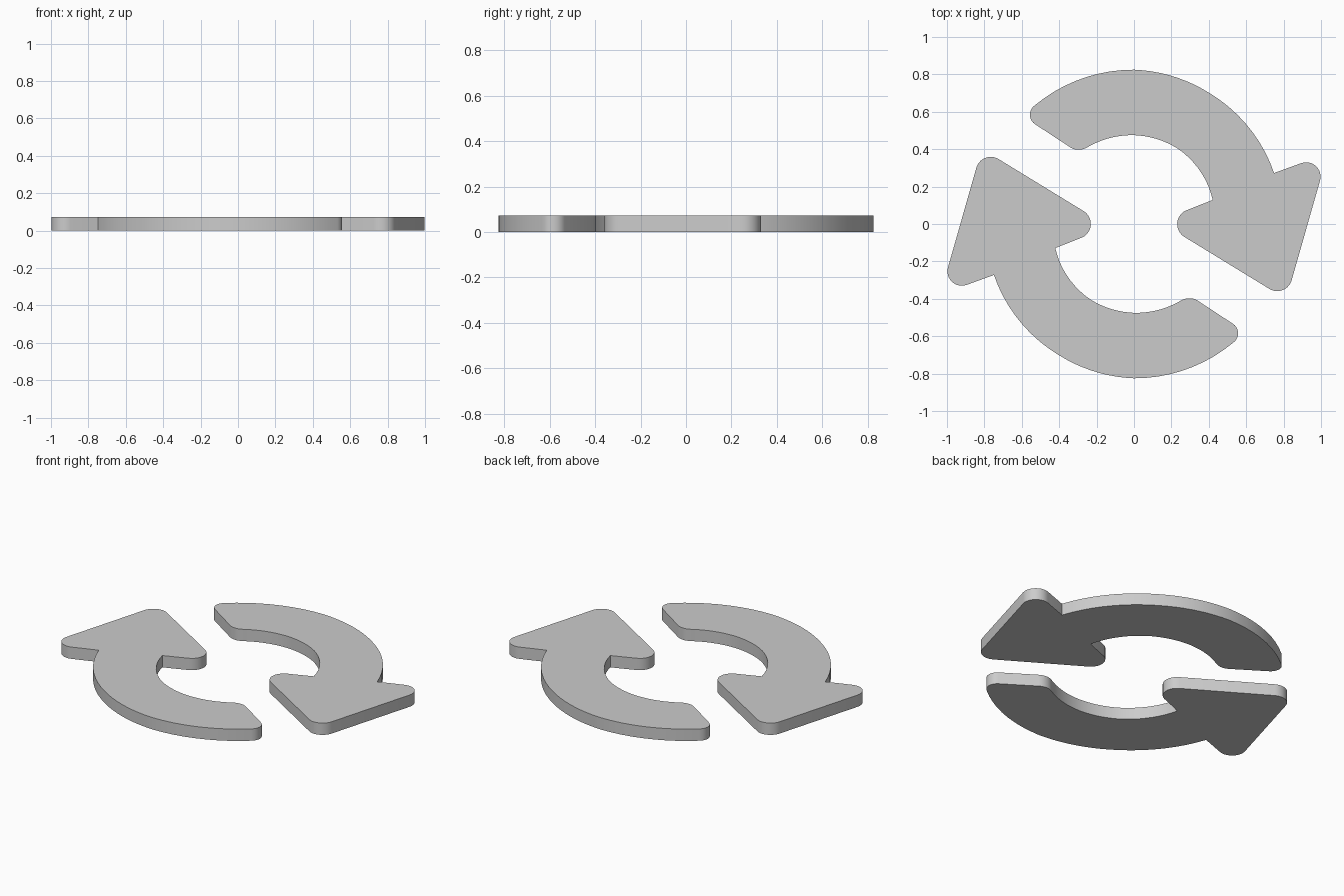
import bpy, bmesh
from math import radians, cos, sin, tan, pi
from mathutils import Vector, Matrix

if "Cube" in bpy.data.objects:
    bpy.data.objects.remove(bpy.data.objects["Cube"])

THICK = 0.072


def arc(keys, steps=9):
    """Curved edge from (angle in degrees, radius) keys, smoothly blended."""
    pts = []
    for (a0, r0), (a1, r1) in zip(keys, keys[1:]):
        for i in range(steps):
            t = i / steps
            a, r = radians(a0 + (a1 - a0) * t), r0 + (r1 - r0) * t
            pts.append(Vector((r * cos(a), r * sin(a))))
    a, r = radians(keys[-1][0]), keys[-1][1]
    return pts + [Vector((r * cos(a), r * sin(a)))]


def fillet(prev, corner, nxt, radius, steps=10):
    """Round one corner with a circular arc."""
    p, c, n = Vector(prev), Vector(corner), Vector(nxt)
    u, v = (p - c).normalized(), (n - c).normalized()
    half = u.angle(v) / 2
    start = c + u * radius / tan(half)
    centre = c + (u + v).normalized() * radius / sin(half)
    spoke = start - centre
    sweep = pi - 2 * half
    turn = -sweep if u.cross(v) > 0 else sweep
    return [centre + Matrix.Rotation(turn * i / steps, 2) @ spoke
            for i in range(steps + 1)]


def arrow_outline():
    outer = arc([(130, 0.827), (90, 0.825), (60, 0.808), (20, 0.797)])
    inner = arc([(17, 0.44), (60, 0.466), (90, 0.475), (121, 0.48)])
    # sharp head corners, then the two tail corners
    barb_out, tip, barb_in = (1.036, 0.377), (0.814, -0.402), (0.132, 0.015)
    tail_in, tail_out = (-0.30, 0.383), (-0.598, 0.579)
    return (outer
            + fillet(outer[-1], barb_out, tip, 0.077)
            + fillet(barb_out, tip, barb_in, 0.08)
            + fillet(tip, barb_in, inner[0], 0.08)
            + inner
            + fillet(inner[-1], tail_in, tail_out, 0.085)
            + fillet(tail_in, tail_out, outer[0], 0.06))


def build_arrow(name, angle):
    bm = bmesh.new()
    rot = Matrix.Rotation(angle, 2)
    verts = [bm.verts.new((*(rot @ p), 0)) for p in arrow_outline()]
    bmesh.ops.remove_doubles(bm, verts=verts, dist=0.002)
    face = bm.faces.new([v for v in verts if v.is_valid])
    top = bmesh.ops.extrude_face_region(bm, geom=[face], use_keep_orig=True)
    bmesh.ops.translate(bm, vec=(0, 0, THICK),
                        verts=[g for g in top["geom"] if isinstance(g, bmesh.types.BMVert)])
    bmesh.ops.recalc_face_normals(bm, faces=bm.faces)
    mesh = bpy.data.meshes.new(name)
    bm.to_mesh(mesh)
    bm.free()
    obj = bpy.data.objects.new(name, mesh)
    bpy.context.collection.objects.link(obj)
    bpy.ops.object.select_all(action='DESELECT')
    obj.select_set(True)
    bpy.context.view_layer.objects.active = obj
    bpy.ops.object.shade_smooth_by_angle(angle=radians(30))


# Two identical curved arrows, half a turn apart
build_arrow("upper_arrow", 0)
build_arrow("lower_arrow", pi)
